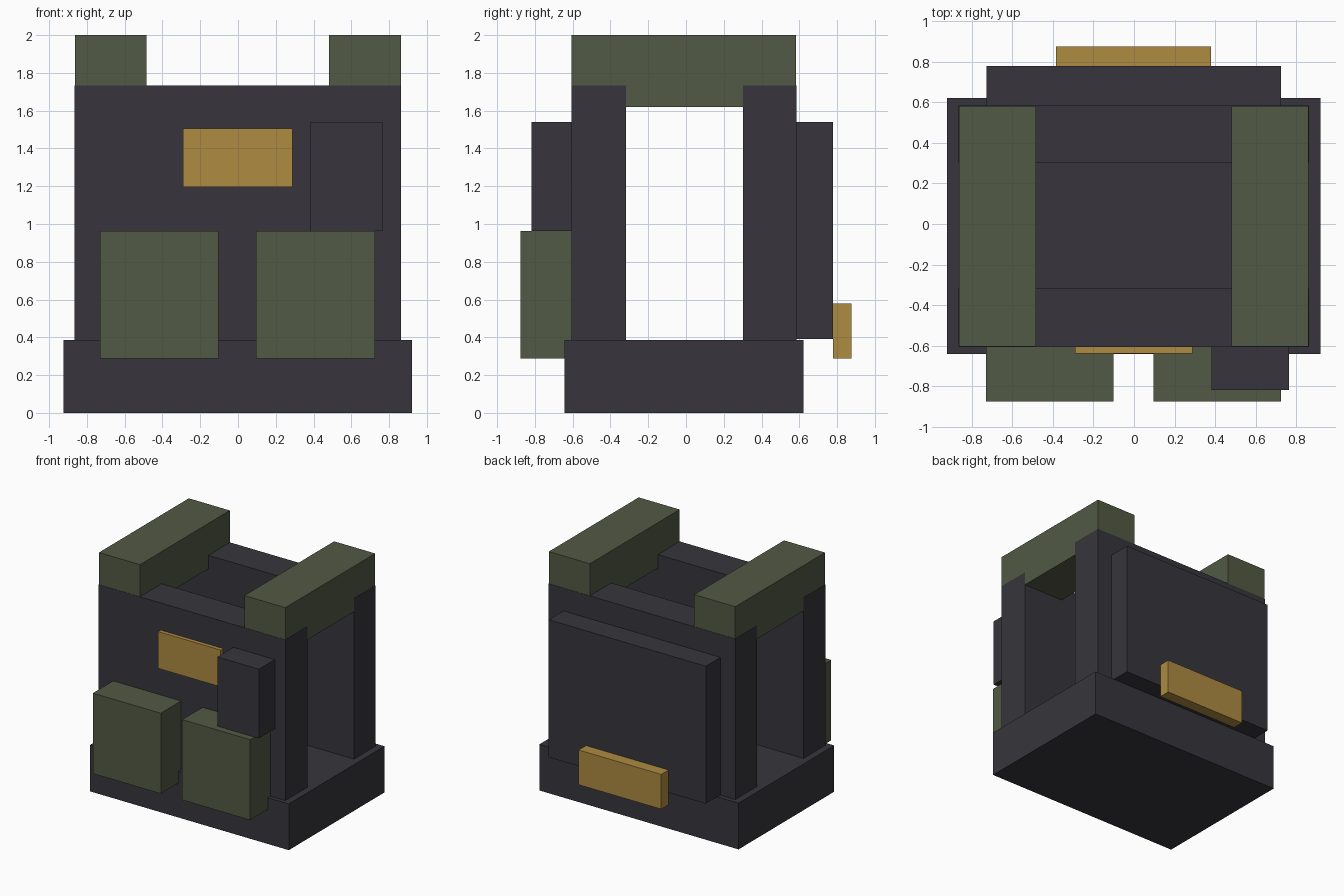
import bpy

cube = bpy.data.objects.get("Cube")
if cube:
    bpy.data.objects.remove(cube, do_unlink=True)


def material(name, rgb):
    m = bpy.data.materials.new(name)
    m.use_nodes = True
    m.diffuse_color = (*rgb, 1)
    bsdf = m.node_tree.nodes["Principled BSDF"]
    bsdf.inputs["Base Color"].default_value = (*rgb, 1)
    bsdf.inputs["Roughness"].default_value = 0.8
    return m


charcoal = material("charcoal", (0.038, 0.036, 0.045))
olive = material("olive green", (0.084, 0.100, 0.058))
gold = material("dull gold", (0.418, 0.258, 0.053))


def box(name, mat, x, y, z):
    """Box spanning the (min, max) range on each axis."""
    bpy.ops.mesh.primitive_cube_add(size=1)
    ob = bpy.context.object
    ob.name = name
    ob.location = [(a + b) / 2 for a, b in (x, y, z)]
    ob.scale = [b - a for a, b in (x, y, z)]
    bpy.ops.object.transform_apply(location=True, rotation=False, scale=True)
    ob.data.materials.append(mat)
    return ob


FRONT, BACK = -0.607, 0.585   # outer faces of the chest and back plates

# Waist belt and the two body plates standing on it
box("waist_belt", charcoal, (-0.923, 0.92), (-0.642, 0.623), (0, 0.387))
box("front_plate", charcoal, (-0.866, 0.864), (FRONT, -0.318), (0.38, 1.732))
box("back_plate", charcoal, (-0.866, 0.864), (0.301, BACK), (0.38, 1.732))

# Shoulder straps bridge the plates, seated a hair inside their outer faces
for side, x in (("right", (-0.864, -0.484)), ("left", (0.482, 0.862))):
    box(side + "_shoulder_strap", olive, x, (FRONT + 0.002, BACK - 0.002), (1.62, 2.0))

# Front pouches, radio and chest badge
for side, x in (("right", (-0.731, -0.102)), ("left", (0.096, 0.726))):
    box(side + "_pouch", olive, x, (-0.876, FRONT), (0.289, 0.962))
box("radio", charcoal, (0.382, 0.766), (-0.818, FRONT), (0.962, 1.541))
box("chest_badge", gold, (-0.291, 0.288), (-0.64, FRONT), (1.197, 1.505))

# Back panel and its badge
box("back_panel", charcoal, (-0.729, 0.726), (BACK, 0.779), (0.39, 1.541))
box("back_badge", gold, (-0.384, 0.381), (0.779, 0.876), (0.289, 0.58))
